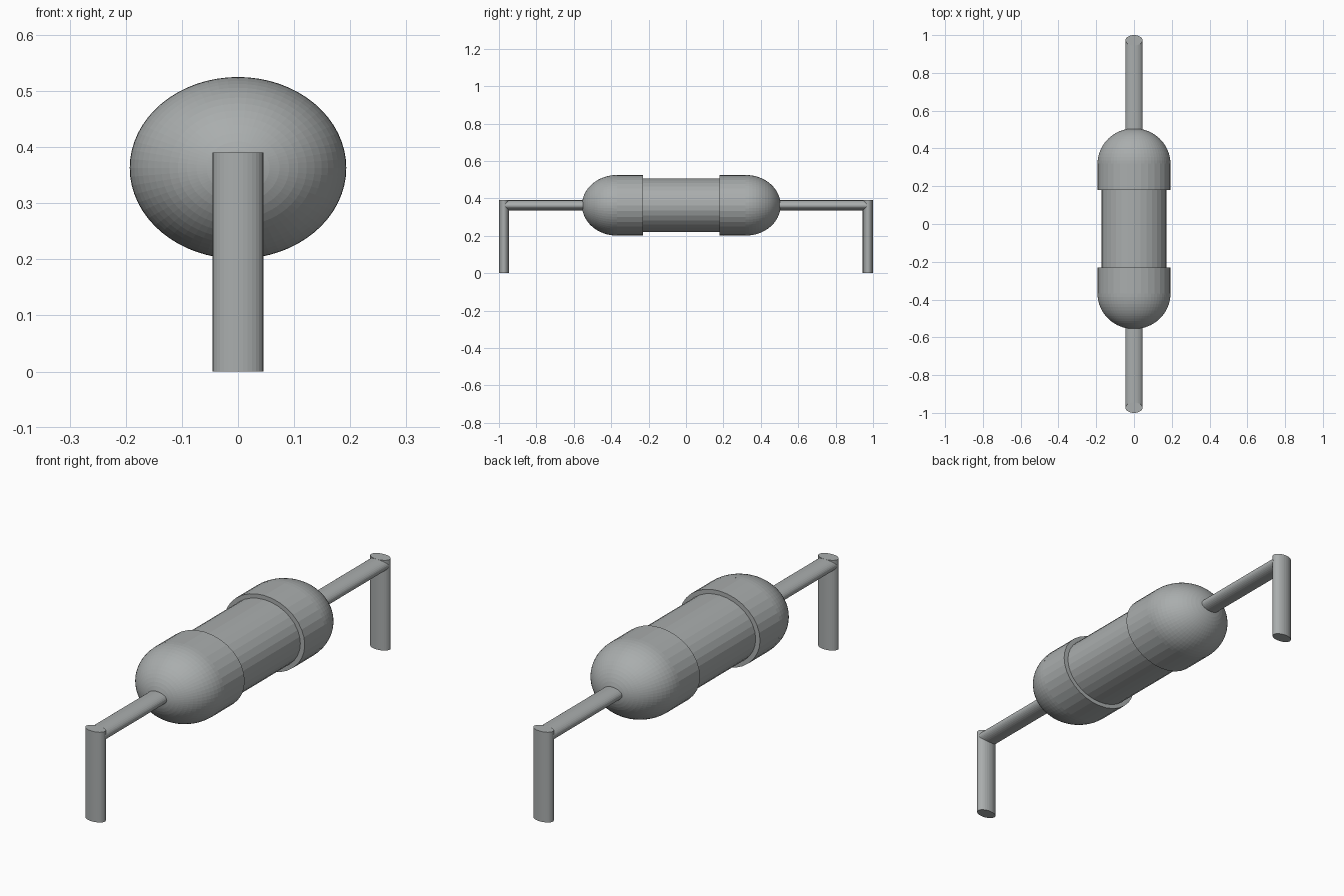
import bpy, bmesh, math
from mathutils import Matrix, Vector

if "Cube" in bpy.data.objects:
    bpy.data.objects.remove(bpy.data.objects["Cube"], do_unlink=True)

grey = bpy.data.materials.new("metal grey")
grey.use_nodes = True
grey.diffuse_color = (0.4, 0.42, 0.42, 1)
grey.node_tree.nodes["Principled BSDF"].inputs["Base Color"].default_value = grey.diffuse_color

AXIS_Z = 0.363      # height of the body axis
MIDDLE = -0.025     # body sits slightly forward
LIE = Matrix.Rotation(math.radians(90), 4, "X")


def add_object(name, bm):
    bmesh.ops.recalc_face_normals(bm, faces=bm.faces)
    mesh = bpy.data.meshes.new(name)
    bm.to_mesh(mesh)
    bm.free()
    mesh.materials.append(grey)
    obj = bpy.data.objects.new(name, mesh)
    bpy.context.collection.objects.link(obj)
    return obj


def cylinder(name, centre, size, lying, sides):
    """Elliptical cylinder filling a box of the given size."""
    bm = bmesh.new()
    bmesh.ops.create_cone(bm, cap_ends=True, segments=sides,
                          radius1=0.5, radius2=0.5, depth=1)
    if lying:
        bm.transform(LIE)
    bm.transform(Matrix.Translation(centre) @ Matrix.Diagonal((*size, 1)))
    return add_object(name, bm)


def dome(name, base_y, side):
    """Half ellipsoid bulging outwards along y."""
    bm = bmesh.new()
    bmesh.ops.create_uvsphere(bm, u_segments=64, v_segments=32, radius=1)
    bm.transform(LIE)
    bmesh.ops.bisect_plane(bm, geom=bm.verts[:] + bm.edges[:] + bm.faces[:],
                           plane_co=(0, 0, 0), plane_no=(0, -side, 0),
                           clear_outer=True)
    bm.transform(Matrix.Translation((0, base_y, AXIS_Z))
                 @ Matrix.Diagonal((0.193, 0.187, 0.162, 1)))
    return add_object(name, bm)


# Central tube
cylinder("body_tube", (0, MIDDLE, AXIS_Z), (0.344, 0.5, 0.288), True, 32)

for side, label in ((-1, "front"), (1, "back")):
    # Wider collar and rounded end
    cylinder(label + "_collar", (0, MIDDLE + side * 0.275, AXIS_Z),
             (0.386, 0.14, 0.324), True, 32)
    dome(label + "_dome", MIDDLE + side * 0.344, side)
    # Wire lead and bent-down leg
    cylinder(label + "_lead", (0, side * 0.71, AXIS_Z),
             (0.09, 0.52, 0.054), True, 32)
    cylinder(label + "_leg", (0, side * 0.9725, 0.195),
             (0.09, 0.055, 0.39), False, 32)
